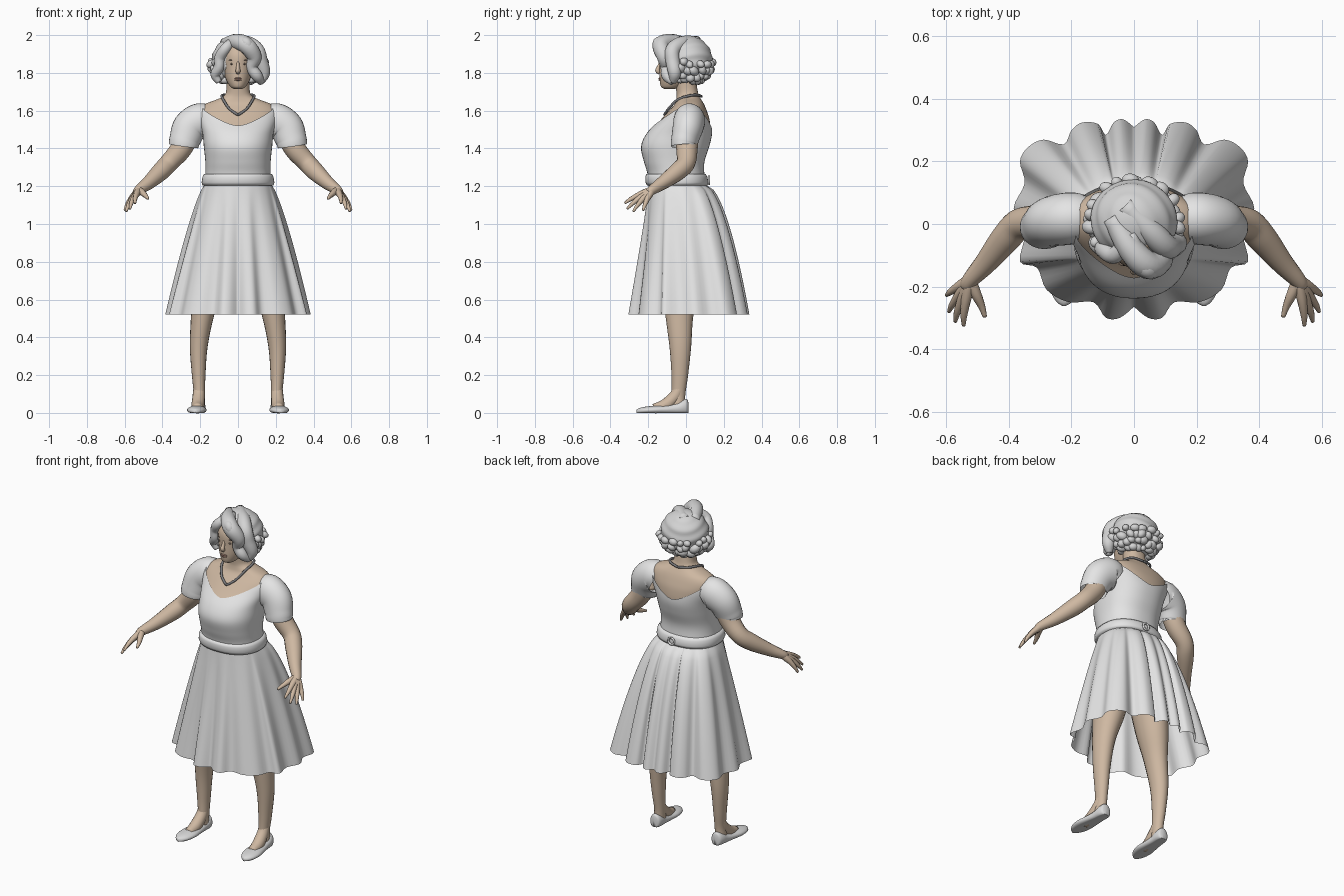
import bpy, bmesh, math, random
from mathutils import Vector, Matrix, Euler

cube = bpy.data.objects.get("Cube")
if cube:
    bpy.data.objects.remove(cube, do_unlink=True)


def material(name, r, g, b):
    m = bpy.data.materials.new(name)
    m.use_nodes = True
    m.diffuse_color = (r, g, b, 1)
    shader = m.node_tree.nodes["Principled BSDF"]
    shader.inputs["Base Color"].default_value = (r, g, b, 1)
    shader.inputs["Roughness"].default_value = 0.7
    return m


SKIN = material("skin", .62, .48, .36)
CLOTH = material("light grey cloth", .78, .78, .78)
HAIR = material("grey hair", .66, .66, .66)
SHOE = material("shoe grey", .7, .7, .7)
BEAD = material("dark grey beads", .2, .2, .21)
LIP = material("lip brown", .46, .28, .22)
BROW = material("brow brown", .25, .19, .15)


def finish(name, bm, mat):
    bmesh.ops.recalc_face_normals(bm, faces=bm.faces)
    mesh = bpy.data.meshes.new(name)
    bm.to_mesh(mesh)
    bm.free()
    mesh.materials.append(mat)
    for p in mesh.polygons:
        p.use_smooth = True
    ob = bpy.data.objects.new(name, mesh)
    bpy.context.collection.objects.link(ob)
    return ob


def spline(points, n):
    """Catmull-Rom resampling of points of any dimension."""
    p = [Vector(q) for q in points]
    p = [p[0] * 2 - p[1]] + p + [p[-1] * 2 - p[-2]]
    out = []
    for a, b, c, d in zip(p, p[1:], p[2:], p[3:]):
        for k in range(n):
            t = k / n
            out.append((b * 2 + (c - a) * t + (a * 2 - b * 5 + c * 4 - d) * t * t
                        + (b * 3 - a - c * 3 + d) * t ** 3) / 2)
    return out + [p[-2]]


def add_loft(bm, rings, caps=True):
    rows = [[bm.verts.new(v) for v in r] for r in rings]
    n = len(rows[0])
    for lo, hi in zip(rows, rows[1:]):
        for i in range(n):
            j = (i + 1) % n
            bm.faces.new((lo[i], lo[j], hi[j], hi[i]))
    if caps:
        bm.faces.new(rows[0])
        bm.faces.new(rows[-1])


def loft(name, rings, mat, caps=True):
    bm = bmesh.new()
    add_loft(bm, rings, caps)
    return finish(name, bm, mat)


def add_tube(bm, points, side=1, flat=1.0, ref=(0, 1, 0), sides=16, steps=5, caps=True):
    """Tube through (x, y, z, radius) points; flat scales it along ref."""
    pts = spline([(side * x, y, z, r) for x, y, z, r in points], steps)
    rings = []
    for i, p in enumerate(pts):
        t = (pts[min(i + 1, len(pts) - 1)].xyz - pts[max(i - 1, 0)].xyz).normalized()
        u = Vector(ref)
        u = (u - t * u.dot(t)).normalized()
        v = t.cross(u)
        angles = [math.tau * k / sides for k in range(sides)]
        rings.append([p.xyz + (u * math.cos(a) * flat + v * math.sin(a)) * p.w for a in angles])
    add_loft(bm, rings, caps)


def tube(name, points, mat, **kw):
    bm = bmesh.new()
    add_tube(bm, points, **kw)
    return finish(name, bm, mat)


def add_blob(bm, centre, size, turn=(0, 0, 0)):
    m = Matrix.LocRotScale(Vector(centre), Euler(turn), Vector(size))
    bmesh.ops.create_uvsphere(bm, u_segments=14, v_segments=9, radius=1, matrix=m)


def section(angle, z, half, front, back, e=1.0):
    """Point on a rounded cross-section; angle zero faces the front."""
    s, c = math.sin(angle), math.cos(angle)
    x = half * math.copysign(abs(s) ** e, s)
    y = (front + back) / 2 - (back - front) / 2 * math.copysign(abs(c) ** e, c)
    return Vector((x, y, z))


# Torso shape: height, half width, front, back
TORSO = spline([(1.16, .178, -.19, .105), (1.26, .165, -.195, .09), (1.33, .165, -.215, .09),
                (1.41, .173, -.23, .115), (1.48, .18, -.2, .13), (1.55, .2, -.135, .125),
                (1.6, .205, -.09, .11), (1.635, .175, -.06, .095), (1.66, .11, -.052, .08),
                (1.69, .066, -.05, .065), (1.78, .06, -.06, .05)], 8)
N = 64
ANGLES = [math.tau * i / N for i in range(N)]


def torso(angle, z, grow=0.0):
    for a, b in zip(TORSO, TORSO[1:]):
        if z <= b[0]:
            break
    p = a.lerp(b, (z - a[0]) / (b[0] - a[0]))
    return section(angle, z, p[1] + grow, p[2] - grow, p[3] + grow, .88)


def neckline(angle):
    low = 1.52 if math.cos(angle) > 0 else 1.5
    return low + (1.63 - low) * abs(math.sin(angle)) ** 1.4


loft("neck_and_chest", [[torso(a, 1.45 + .32 * k / 32) for a in ANGLES] for k in range(33)], SKIN)
loft("bodice", [[torso(a, 1.2 + (neckline(a) - 1.2) * k / 30, .008) for a in ANGLES]
                for k in range(31)], CLOTH, caps=False)

# Belt with a clasp at the back
loft("belt", [[torso(a, z, g) for a in ANGLES] for z, g in
              ((1.205, 0), (1.205, .016), (1.22, .023), (1.25, .022), (1.266, .014), (1.266, 0))],
     CLOTH, caps=False)
clasp = [(.02 * math.sin(a) + .015, .122, 1.232 + .02 * math.cos(a), .006) for a in ANGLES[::6] + [0]]
tube("belt_clasp", clasp, CLOTH, sides=8, steps=2)

# Pleated skirt: half of the hem from front to back, then mirrored
HALF = [(0, -.265), (.045, -.3), (.09, -.3), (.13, -.25), (.21, -.25), (.28, -.21), (.31, -.14),
        (.365, -.12), (.35, -.03), (.385, .05), (.35, .13), (.365, .2), (.34, .245), (.29, .27),
        (.225, .255), (.2, .3), (.165, .325), (.115, .32), (.09, .285), (.065, .325), (.035, .335),
        (0, .31)]
hem = spline(HALF, 4)
hem += [Vector((-p.x, p.y)) for p in hem[-2:0:-1]]


def skirt_ring(t):
    ring = []
    for p in hem:
        angle = math.atan2(p.x, -p.y * 1.1)
        top = torso(angle, 1.21, .006)
        c = math.cos(angle)
        s = t ** (.8 + (.3 if c > 0 else .27) * c) if t else 0
        xy = top.xy.lerp(p, s)
        ring.append((xy.x, xy.y, 1.21 - .69 * t))
    return ring


loft("skirt", [skirt_ring(k / 24) for k in range(25)], CLOTH, caps=False)

# Limbs, sleeves, shoes and hands for both sides
WRIST = (.525, -.18, 1.18)
FINGERS = [(.545, -.325, 1.11), (.572, -.312, 1.08), (.592, -.28, 1.066), (.6, -.228, 1.072)]
SOLE = [(.014, .012, .05), (.006, .03, .072), (-.02, .038, .07), (-.06, .039, .052),
        (-.11, .045, .042), (-.17, .052, .038), (-.22, .043, .032), (-.25, .024, .024),
        (-.262, .006, .016)]
for side, label in ((1, "left"), (-1, "right")):
    tube(label + "_sleeve", [(.165, .02, 1.53, .085), (.2, .018, 1.545, .095), (.255, .01, 1.51, .092),
                             (.28, -.005, 1.45, .083), (.286, -.01, 1.425, .08),
                             (.288, -.01, 1.412, .078)],
         CLOTH, side=side, sides=28, flat=.88, caps=False)
    tube(label + "_arm", [(.25, .01, 1.5, .06), (.3, .005, 1.4, .057), (.365, 0, 1.325, .05),
                          (.41, -.045, 1.277, .048), (.475, -.125, 1.217, .036),
                          WRIST + (.026,), (.535, -.2, 1.165, .022)], SKIN, side=side)
    hand = bmesh.new()
    for tip in FINGERS:
        w, t = Vector(WRIST), Vector(tip)
        knuckle = w.lerp(t, .5) + Vector((.004, 0, .008))
        bend = w.lerp(t, .78) + Vector((.004, 0, .006))
        add_tube(hand, [(*w, .02), (*w.lerp(knuckle, .5), .019), (*knuckle, .015), (*bend, .011),
                        (*t, .006)], side=side, sides=10)
    add_tube(hand, [(*WRIST, .02), (.505, -.225, 1.165, .017), (.488, -.262, 1.148, .012),
                    (.477, -.297, 1.135, .007)], side=side, sides=10)
    finish(label + "_hand", hand, SKIN)
    tube(label + "_leg", [(.11, -.03, .95, .1), (.155, -.03, .7, .085), (.188, -.035, .52, .061),
                          (.208, -.03, .35, .047), (.208, -.033, .2, .036), (.205, -.04, .1, .03),
                          (.208, -.045, .03, .032)], SKIN, side=side, flat=1.22, sides=20)
    tube(label + "_foot", [(.206, -.035, .13, .03), (.208, -.06, .085, .033), (.212, -.11, .04, .034),
                           (.215, -.17, .022, .026)], SKIN, side=side)
    rings = []
    for y, w, h in spline(SOLE, 4):
        x = side * (.208 - .06 * y)
        rings.append([(x + w * math.sin(a), y, max(h * (.4 - .6 * math.cos(a)), 0))
                      for a in ANGLES[::3]])
    loft(label + "_shoe", rings, SHOE)

# Necklace
half = [(0, .082, 1.675), (.06, .065, 1.682), (.086, .02, 1.68), (.078, -.045, 1.658),
        (.05, -.088, 1.615), (.02, -.106, 1.59), (0, -.114, 1.578)]
for side, label in ((1, "left"), (-1, "right")):
    tube(label + "_necklace", [p + (.007,) for p in half], BEAD, side=side, ref=(0, 0, 1), sides=8)

# Head and face
HEAD = spline([(1.715, .022, -.115, -.06), (1.728, .042, -.133, -.02), (1.77, .065, -.14, .03),
               (1.83, .077, -.14, .06), (1.9, .079, -.137, .06), (1.96, .05, -.1, .03)], 5)
loft("head", [[section(a, *p) for a in ANGLES[::2]] for p in HEAD], SKIN)
tube("nose", [(0, -.134, 1.86, .006), (0, -.145, 1.83, .01), (0, -.15, 1.812, .013),
              (0, -.138, 1.8, .01)], SKIN, sides=10)
lips, eyes, brows = bmesh.new(), bmesh.new(), bmesh.new()
for z in (1.771, 1.763):
    add_blob(lips, (0, -.138, z), (.02, .008, .005))
for side in (1, -1):
    add_blob(eyes, (side * .031, -.129, 1.847), (.012, .005, .005))
    add_blob(brows, (side * .033, -.128, 1.869), (.018, .005, .003), (0, side * .12, 0))
finish("lips", lips, LIP)
finish("eyes", eyes, BROW)
finish("brows", brows, BROW)


# Hair: a waved cap, swept front locks and rows of curls
def cap_point(angle, lat):
    wave = 1 + .022 * math.sin(lat * 13 + 2 * math.sin(angle * 2 + .6))
    flat = math.cos(lat) * wave
    return Vector((.138 * flat * math.sin(angle), .012 - .128 * flat * math.cos(angle),
                   1.868 + .127 * math.sin(lat)))


loft("hair_cap", [[cap_point(a, -1.2 + 2.72 * k / 36) for a in ANGLES] for k in range(37)], HAIR)

LOCKS = [[(-.07, .02, 1.955, .03), (-.01, -.08, 1.965, .042), (.045, -.132, 1.945, .045),
          (.085, -.115, 1.885, .04), (.072, -.105, 1.83, .03), (.1, -.1, 1.785, .03),
          (.125, -.07, 1.75, .018)],
         [(-.03, .06, 1.965, .03), (.05, -.02, 1.955, .04), (.1, -.07, 1.92, .04),
          (.12, -.07, 1.86, .038), (.135, -.06, 1.8, .035), (.12, -.07, 1.75, .018)],
         [(-.01, -.03, 1.98, .015), (.02, -.11, 1.965, .03), (.045, -.148, 1.96, .028),
          (.065, -.14, 1.92, .026), (.08, -.12, 1.87, .02)],
         [(-.03, -.07, 1.965, .024), (-.065, -.1, 1.93, .028), (-.095, -.08, 1.88, .03),
          (-.1, -.08, 1.83, .026), (-.12, -.06, 1.79, .026), (-.1, -.06, 1.75, .015)]]
locks = bmesh.new()
for path in LOCKS:
    add_tube(locks, path, ref=(.3, 1, .2), sides=14)
finish("front_locks", locks, HAIR)

random.seed(4)
curls = bmesh.new()
for lat, count, size in ((-.12, 13, .026), (-.42, 15, .03), (-.72, 14, .03), (-.98, 11, .026)):
    for k in range(count):
        angle = .95 + (math.tau - 1.9) * (k + random.uniform(-.25, .25)) / (count - 1)
        p = cap_point(angle, lat + random.uniform(-.08, .08))
        p.x *= 1.04
        s = size * random.uniform(.85, 1.15)
        add_blob(curls, p, (s, s * .8, s * .75), [random.uniform(-1, 1) for _ in range(3)])
finish("curls", curls, HAIR)
